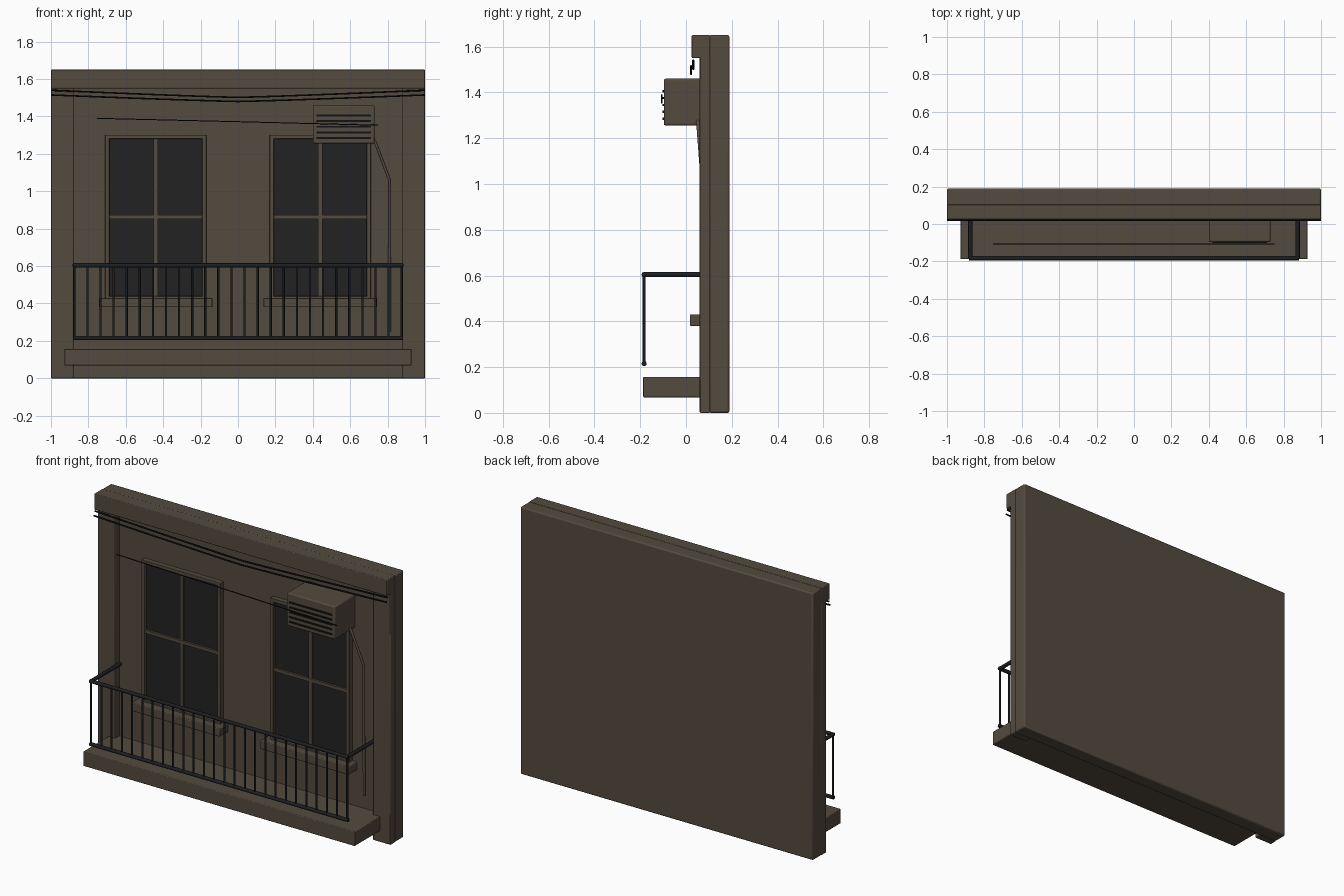
import bpy
from mathutils import Vector

if "Cube" in bpy.data.objects:
    bpy.data.objects.remove(bpy.data.objects["Cube"])


def material(name, rgb):
    m = bpy.data.materials.new(name)
    m.diffuse_color = (*rgb, 1)
    m.use_nodes = True
    m.node_tree.nodes["Principled BSDF"].inputs["Base Color"].default_value = m.diffuse_color
    return m


BROWN = material("brown_plaster", (0.088, 0.069, 0.050))
GLASS = material("dark_glass", (0.016, 0.016, 0.017))
IRON = material("black_iron", (0.012, 0.013, 0.015))
CABLE = material("black_cable", (0.006, 0.006, 0.006))


def box(name, x, y, z, mat, bevel=0.0):
    """Box given by its (min, max) range on each axis."""
    bpy.ops.mesh.primitive_cube_add(
        size=1, location=[(r[0] + r[1]) / 2 for r in (x, y, z)])
    ob = bpy.context.object
    ob.name = name
    ob.scale = [r[1] - r[0] for r in (x, y, z)]
    bpy.ops.object.transform_apply(location=False, rotation=False, scale=True)
    ob.data.materials.append(mat)
    if bevel:
        mod = ob.modifiers.new("bevel", "BEVEL")
        mod.width = bevel
        mod.segments = 2
        bpy.ops.object.shade_smooth_by_angle()
    return ob


def tube(name, paths, radius, mat, res=2):
    """Round tubes along one or more polylines."""
    cu = bpy.data.curves.new(name, "CURVE")
    cu.dimensions = "3D"
    cu.bevel_depth = radius
    cu.bevel_resolution = res
    cu.use_fill_caps = True
    for pts in paths:
        sp = cu.splines.new("POLY")
        sp.points.add(len(pts) - 1)
        for p, co in zip(sp.points, pts):
            p.co = (*Vector(co), 1)
    ob = bpy.data.objects.new(name, cu)
    bpy.context.collection.objects.link(ob)
    cu.materials.append(mat)
    return ob


# Wall, corner pilasters and cornice
box("wall", (-1, 1), (0.10, 0.19), (0, 1.65), BROWN, 0.008)
for side, x in (("left", (-1, -0.88)), ("right", (0.88, 1))):
    box(side + "_pilaster", x, (0.06, 0.105), (0, 1.56), BROWN, 0.004)
box("cornice", (-1, 1), (0.025, 0.105), (1.55, 1.65), BROWN, 0.004)

# Windows: glass, frame, glazing bars and sill
for side, cx in (("left", -0.44), ("right", 0.44)):
    box(side + "_glass", (cx - 0.255, cx + 0.255), (0.088, 0.102), (0.43, 1.29), GLASS)
    for sx in (-1, 1):
        e = sorted((cx + sx * 0.248, cx + sx * 0.271))
        box(side + "_frame_jamb", e, (0.07, 0.105), (0.42, 1.30), BROWN, 0.003)
    for z in ((0.42, 0.44), (1.28, 1.302)):
        box(side + "_frame_rail", (cx - 0.271, cx + 0.271), (0.07, 0.105), z, BROWN, 0.003)
    box(side + "_mullion", (cx - 0.011, cx + 0.011), (0.077, 0.102), (0.43, 1.29), BROWN)
    box(side + "_crossbar", (cx - 0.255, cx + 0.255), (0.075, 0.102), (0.852, 0.872), BROWN)
    box(side + "_sill", (cx - 0.303, cx + 0.303), (0.017, 0.105), (0.38, 0.43), BROWN, 0.004)

# Balcony slab
box("balcony_slab", (-0.928, 0.928), (-0.187, 0.105), (0.068, 0.157), BROWN, 0.004)

# Railing: top rail returning to the wall, bottom rail, balusters
RX, RY, TOP, LOW = 0.875, -0.183, 0.604, 0.215
tube("top_rail", [
    [(-RX - 0.008, RY, TOP), (RX + 0.008, RY, TOP)],
    [(-RX, RY, TOP), (-RX, 0.105, TOP)],
    [(RX, RY, TOP), (RX, 0.105, TOP)]], 0.0115, IRON)
tube("bottom_rail", [[(-RX - 0.008, RY, LOW), (RX + 0.008, RY, LOW)]], 0.0115, IRON)
N = 26
xs = [-RX + 2 * RX * i / (N - 1) for i in range(N)]
tube("balusters", [[(x, RY, LOW), (x, RY, TOP)] for x in xs], 0.006, IRON)

# Air conditioner with grille slats
box("air_conditioner", (0.40, 0.73), (-0.097, 0.105), (1.255, 1.46), BROWN, 0.008)
for i in range(5):
    z = 1.405 - 0.03 * i
    box("grille_slat", (0.42, 0.71), (-0.102, -0.09), (z - 0.005, z + 0.005), CABLE)

# Drain pipe from the air conditioner
tube("drain_pipe", [[(0.715, 0.05, 1.29), (0.735, 0.053, 1.26), (0.81, 0.068, 1.06),
                     (0.81, 0.075, 0.25)]], 0.008, BROWN)

# Sagging overhead cables and one thin straight cable
for i, (end, mid, y) in enumerate(((1.54, 1.502, 0.032), (1.515, 1.48, 0.022))):
    path = [(k / 8, y, mid + (end - mid) * abs(k / 8) ** 1.15) for k in range(-8, 9)]
    tube("overhead_cable", [path], 0.005, CABLE, 1)
tube("thin_cable", [[(-0.755, -0.106, 1.39), (0.0, -0.106, 1.372), (0.75, -0.106, 1.353)]],
     0.003, CABLE, 1)
